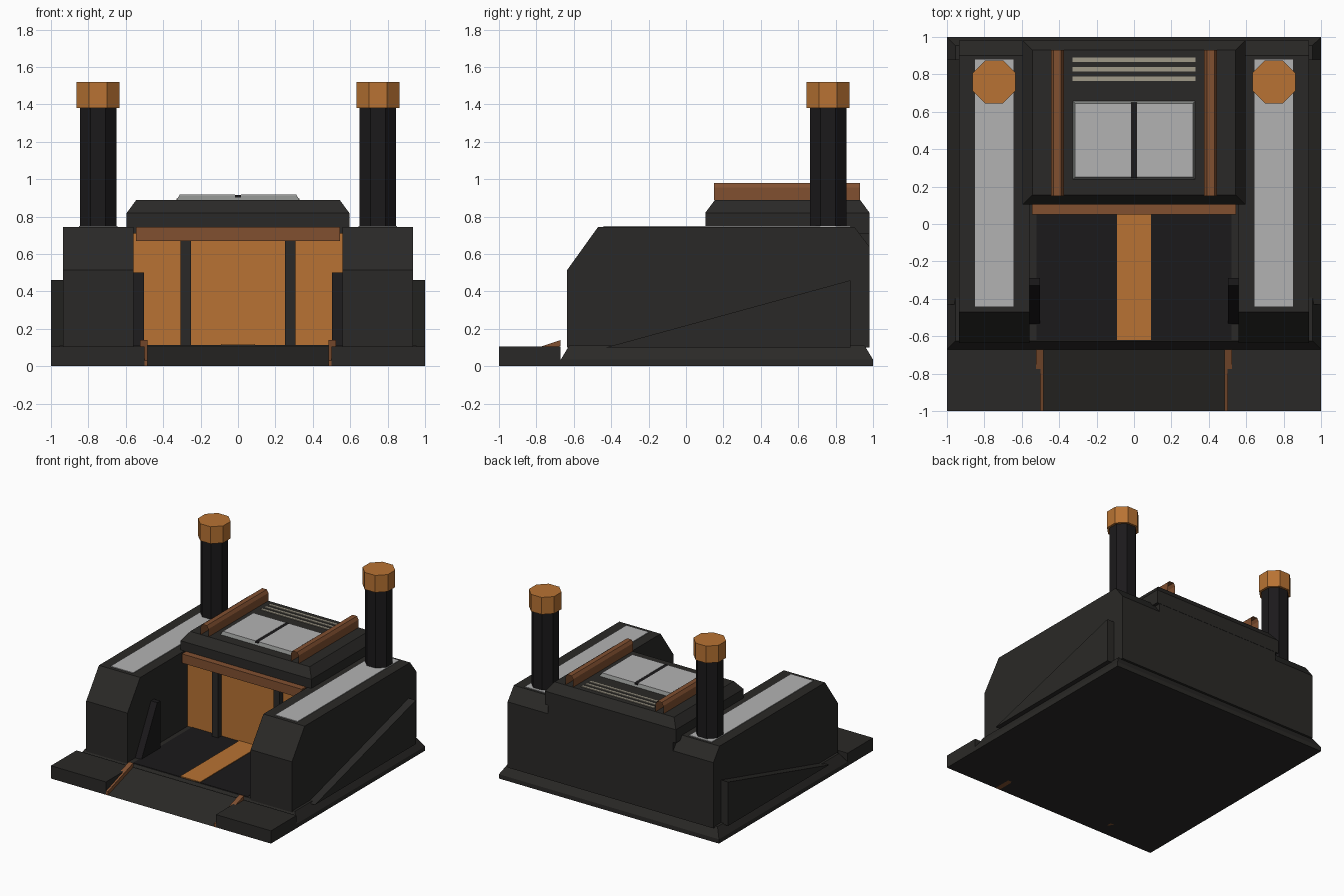
import bpy, bmesh, math

if "Cube" in bpy.data.objects:
    bpy.data.objects.remove(bpy.data.objects["Cube"])


def mat(name, r, g, b):
    m = bpy.data.materials.new(name)
    m.diffuse_color = (r, g, b, 1)
    m.use_nodes = True
    m.node_tree.nodes["Principled BSDF"].inputs["Base Color"].default_value = m.diffuse_color
    return m


DARK = mat("charcoal", 0.023, 0.022, 0.02)
BLACK = mat("black_metal", 0.011, 0.010, 0.011)
COPPER = mat("copper", 0.479, 0.171, 0.033)
BRONZE = mat("bronze", 0.22, 0.08, 0.03)
GLASS = mat("pale_panel", 0.45, 0.45, 0.45)
FRAME = mat("frame_grey", 0.25, 0.26, 0.25)
SLAT = mat("vent_slat", 0.35, 0.32, 0.25)


def finish(name, bm, material):
    bmesh.ops.recalc_face_normals(bm, faces=bm.faces[:])
    me = bpy.data.meshes.new(name)
    bm.to_mesh(me)
    bm.free()
    me.materials.append(material)
    ob = bpy.data.objects.new(name, me)
    bpy.context.collection.objects.link(ob)
    return ob


def frustum(name, x, y, z, material, inset=0.0, wall_top=None):
    """Box whose top is pulled in by inset, above an optional upright wall."""
    bm = bmesh.new()
    levels = [(z[0], 0)]
    if wall_top is not None:
        levels.append((wall_top, 0))
    levels.append((z[1], inset))
    rings = []
    for h, i in levels:
        rings.append([bm.verts.new(p) for p in (
            (x[0] + i, y[0] + i, h), (x[1] - i, y[0] + i, h),
            (x[1] - i, y[1] - i, h), (x[0] + i, y[1] - i, h))])
    for a, b in zip(rings, rings[1:]):
        for k in range(4):
            n = (k + 1) % 4
            bm.faces.new((a[k], a[n], b[n], b[k]))
    bm.faces.new(rings[0])
    bm.faces.new(rings[-1])
    return finish(name, bm, material)


def side_profile(name, pts, x0, x1, material):
    """Closed (y, z) outline extruded along x."""
    bm = bmesh.new()
    f = bm.faces.new([bm.verts.new((x0, y, z)) for y, z in pts])
    r = bmesh.ops.extrude_face_region(bm, geom=[f])
    verts = [g for g in r["geom"] if isinstance(g, bmesh.types.BMVert)]
    bmesh.ops.translate(bm, verts=verts, vec=(x1 - x0, 0, 0))
    return finish(name, bm, material)


def octagon(name, cx, cy, apothem, z0, z1, material):
    bm = bmesh.new()
    r = apothem / math.cos(math.pi / 8)
    bmesh.ops.create_cone(bm, cap_ends=True, segments=8, radius1=r, radius2=r, depth=z1 - z0)
    # put flats square to the axes
    for v in bm.verts:
        a = math.pi / 8 + round((math.atan2(v.co.y, v.co.x)) / (math.pi / 4) - 0.01) * math.pi / 4
        v.co = (cx + r * math.cos(a), cy + r * math.sin(a), v.co.z + (z0 + z1) / 2)
    return finish(name, bm, material)


def open_rail(name, cx, material):
    """Chamfered rail cover with open ends."""
    bm = bmesh.new()
    prof = [(-.035, .89), (-.035, .955), (-.02, .98), (.02, .98), (.035, .955), (.035, .89)]
    a = [bm.verts.new((cx + x, .15, z)) for x, z in prof]
    b = [bm.verts.new((cx + x, .93, z)) for x, z in prof]
    for k in range(5):
        bm.faces.new((a[k], a[k + 1], b[k + 1], b[k]))
    return finish(name, bm, material)


def span(s, a, b):
    return tuple(sorted((s * a, s * b)))


# Base and entrance ramp
frustum("base", (-1, 1), (-.67, 1), (0, .11), DARK, .045, .035)
side_profile("ramp", [(-1, 0), (-.67, .105), (-.67, 0)], -.5, .5, DARK)
frustum("floor", (-.52, .52), (-.62, .16), (.10, .113), BLACK)
frustum("floor_stripe", (-.09, .09), (-.62, .16), (.10, .118), COPPER)

# Central hall, roof and front wall
frustum("hall", (-.57, .57), (.16, .98), (.1, .73), DARK)
frustum("roof", (-.595, .595), (.103, .982), (.71, .89), DARK, .052, .82)
frustum("door_wall", (-.56, .56), (.145, .17), (.11, .72), COPPER)
frustum("lintel", (-.545, .545), (.05, .15), (.67, .745), BRONZE)

# Skylight and roof vent
frustum("skylight_frame", (-.33, .33), (.235, .66), (.885, .912), FRAME, .015)
for s in (-1, 1):
    frustum("skylight_pane", span(s, .015, .312), (.25, .645), (.90, .917), GLASS)
frustum("skylight_bar", (-.015, .015), (.245, .65), (.90, .915), BLACK)
for y in (.765, .815, .865):
    frustum("vent_slat", (-.33, .33), (y, y + .024), (.885, .896), SLAT)

# Mirrored side parts
wing = [(-.635, .1), (-.635, .515), (-.47, .745), (.9, .745), (.98, .64), (.98, .1)]
outer = [(-.43, .1), (.88, .46), (.88, .1)]
inner = [(-.54, .1), (-.33, .5), (-.29, .5), (-.29, .1)]
curb = [(-1, 0), (-1, .03), (-.67, .14), (-.67, .11), (-.85, 0)]
for s in (-1, 1):
    side_profile("wing", wing, s * .56, s * .935, DARK)
    side_profile("outer_buttress", outer, s * .93, s * 1.0, DARK)
    side_profile("inner_buttress", inner, s * .503, s * .57, BLACK)
    frustum("wing_panel", span(s, .645, .85), (-.44, .88), (.74, .75), GLASS)
    frustum("apron_pad", span(s, .5, 1), (-1, -.67), (0, .105), DARK)
    side_profile("ramp_curb", curb, s * .483, s * .523, BRONZE)
    frustum("door_pillar", span(s, .252, .307), (.1, .16), (.11, .68), DARK)
    open_rail("roof_rail", s * .41, BRONZE)
    octagon("chimney", s * .748, .76, .098, .74, 1.38, BLACK)
    octagon("chimney_cap", s * .748, .76, .115, 1.38, 1.52, COPPER)
